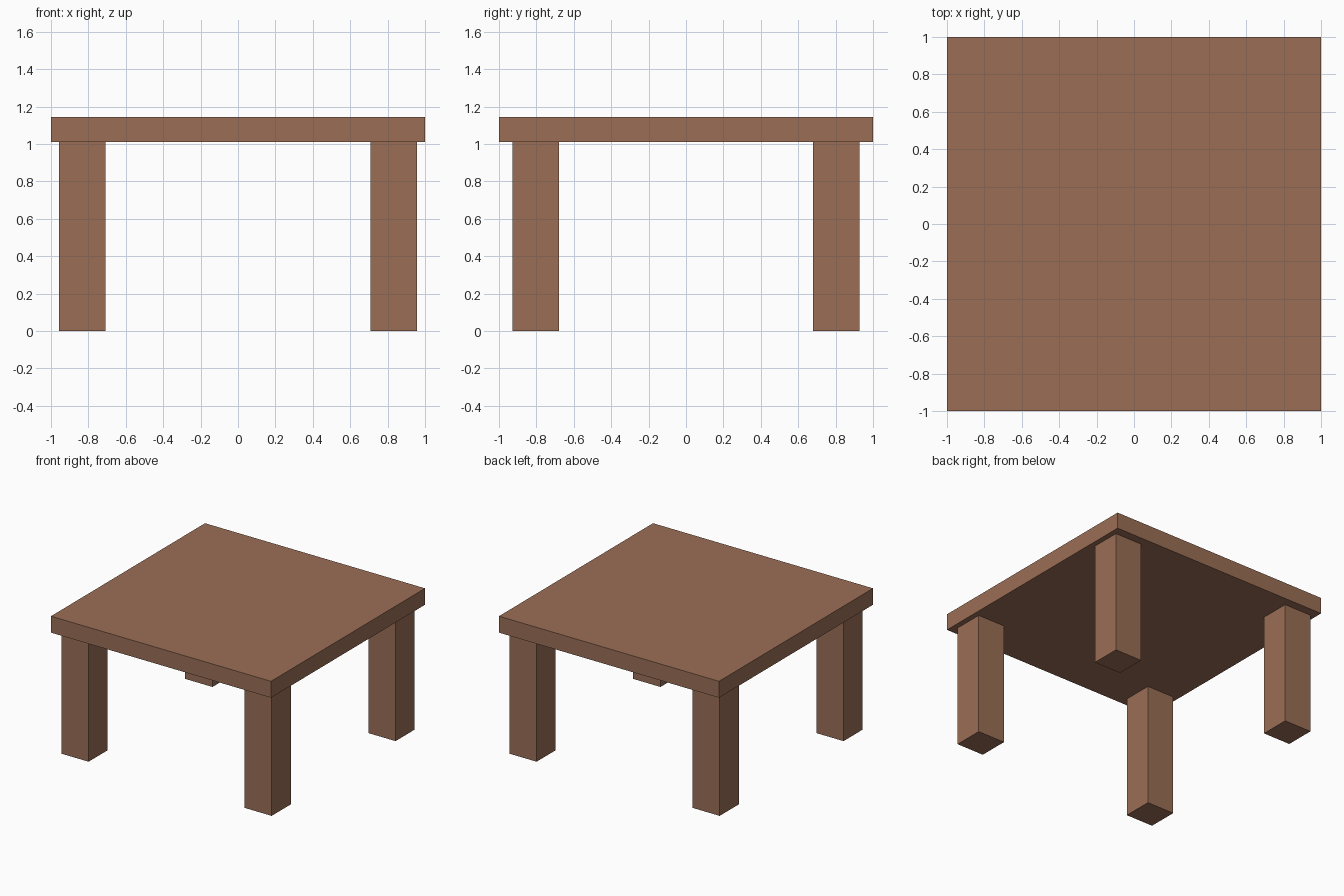
import bpy

if "Cube" in bpy.data.objects:
    bpy.data.objects.remove(bpy.data.objects["Cube"])

wood = bpy.data.materials.new("brown wood")
wood.diffuse_color = (0.328, 0.156, 0.093, 1.0)
wood.use_nodes = True
wood.node_tree.nodes["Principled BSDF"].inputs["Base Color"].default_value = wood.diffuse_color


def box(name, x, y, z):
    """Box spanning the given (min, max) ranges."""
    bpy.ops.mesh.primitive_cube_add(
        size=1, location=[(a + b) / 2 for a, b in (x, y, z)])
    ob = bpy.context.object
    ob.name = name
    ob.scale = [b - a for a, b in (x, y, z)]
    bpy.ops.object.transform_apply(location=False, rotation=False, scale=True)
    ob.data.materials.append(wood)
    return ob


# Square table top
box("table_top", (-1, 1), (-1, 1), (1.01, 1.145))

# Four square legs, mirrored about both axes
for sx, side in ((-1, "left"), (1, "right")):
    for sy, end in ((-1, "front"), (1, "back")):
        box(f"{end}_{side}_leg",
            sorted((sx * 0.708, sx * 0.956)),
            sorted((sy * 0.68, sy * 0.928)),
            (0, 1.01))
